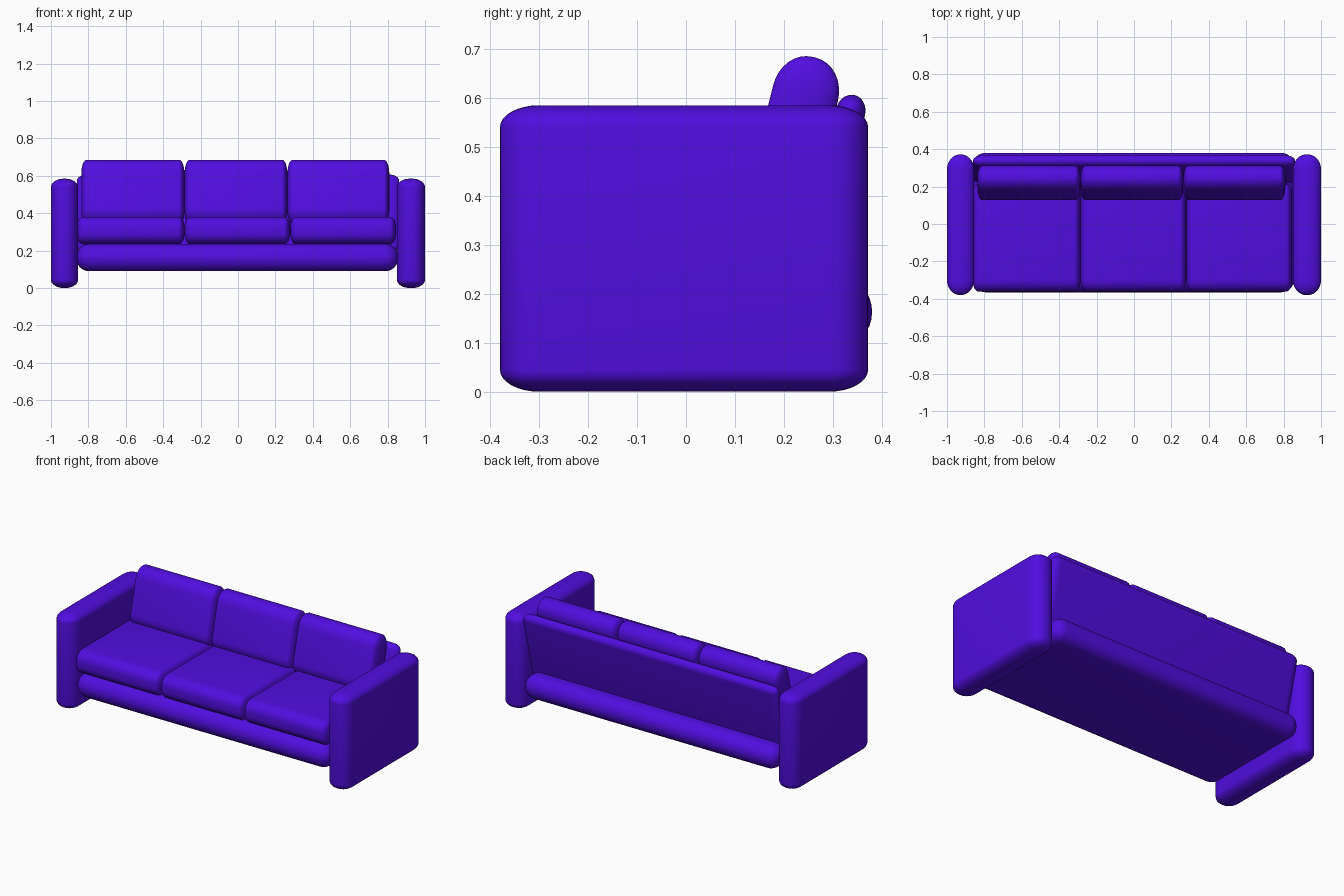
import bpy, bmesh, math
from mathutils import Matrix, Vector

if "Cube" in bpy.data.objects:
    bpy.data.objects.remove(bpy.data.objects["Cube"])

fabric = bpy.data.materials.new("violet_fabric")
fabric.diffuse_color = (0.082, 0.004, 0.74, 1)
fabric.use_nodes = True
fabric.node_tree.nodes["Principled BSDF"].inputs["Base Color"].default_value = fabric.diffuse_color


def soft_box(name, lo, hi, r, tilt=0.0):
    """Box with ellipsoidal rounding r per axis, leaned back by tilt degrees."""
    lo, hi = Vector(lo), Vector(hi)
    size = hi - lo
    r = [min(a, s * 0.497) for a, s in zip(r, size)]
    bm = bmesh.new()
    bmesh.ops.create_cube(bm, size=1)
    # Bevel with radius 1 in a stretched space, then shrink back
    bmesh.ops.scale(bm, vec=[s / a for s, a in zip(size, r)], verts=bm.verts)
    bmesh.ops.bevel(bm, geom=bm.edges[:], offset=1.0, segments=8,
                    profile=0.5, affect='EDGES', clamp_overlap=True)
    bmesh.ops.scale(bm, vec=r, verts=bm.verts)
    bm.transform(Matrix.Translation((lo + hi) / 2)
                 @ Matrix.Rotation(-math.radians(tilt), 4, 'X'))
    for f in bm.faces:
        f.smooth = True
    me = bpy.data.meshes.new(name)
    bm.to_mesh(me)
    bm.free()
    me.materials.append(fabric)
    ob = bpy.data.objects.new(name, me)
    bpy.context.collection.objects.link(ob)
    return ob


# Slab arms reaching the floor
for side, x0, x1 in (("left", -1.0, -0.855), ("right", 0.85, 1.0)):
    soft_box(side + "_arm", (x0, -0.38, 0.0), (x1, 0.372, 0.585), (0.07, 0.08, 0.045))

# Base bolster under the seat
soft_box("base", (-0.865, -0.365, 0.09), (0.857, 0.38, 0.236), (0.07, 0.07, 0.072))

# Leaning back panel
soft_box("back_panel", (-0.862, 0.263, 0.185), (0.862, 0.323, 0.612),
         (0.05, 0.03, 0.035), 14)

# Seat cushions
for i, (x0, x1) in enumerate(((-0.863, -0.286), (-0.286, 0.279), (0.279, 0.845))):
    soft_box(f"seat_cushion_{i + 1}", (x0, -0.362, 0.234), (x1, 0.215, 0.381),
             (0.032, 0.065, 0.06))

# Leaning back cushions
for i, (x0, x1) in enumerate(((-0.838, -0.286), (-0.286, 0.264), (0.264, 0.809))):
    soft_box(f"back_cushion_{i + 1}", (x0, 0.152, 0.338), (x1, 0.288, 0.688),
             (0.028, 0.064, 0.075), 14)
